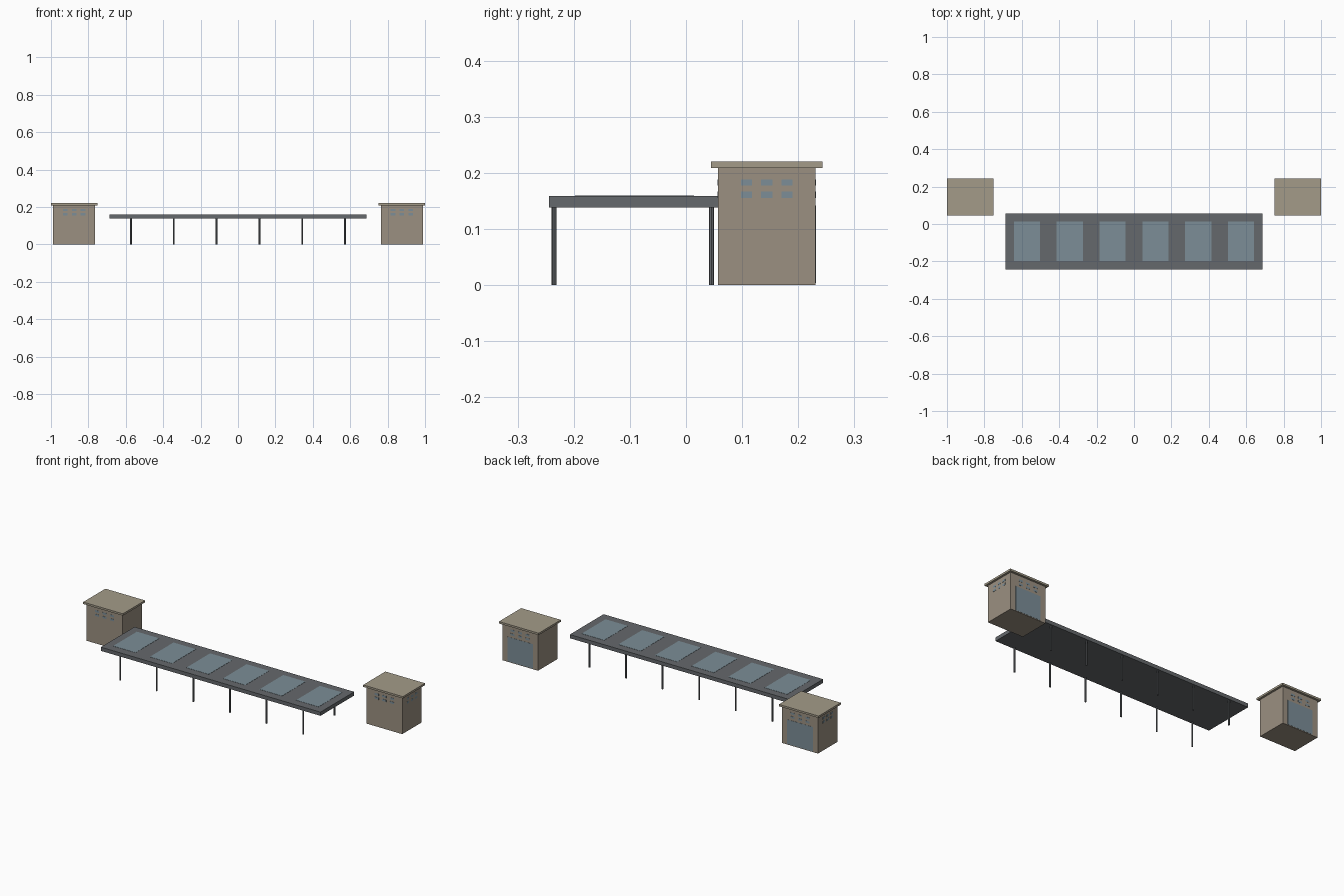
import bpy

if "Cube" in bpy.data.objects:
    bpy.data.objects.remove(bpy.data.objects["Cube"])


def material(name, rgb):
    m = bpy.data.materials.new(name)
    m.diffuse_color = (*rgb, 1)
    m.use_nodes = True
    m.node_tree.nodes["Principled BSDF"].inputs["Base Color"].default_value = m.diffuse_color
    return m


WALL = material("wall_tan", (0.33, 0.28, 0.22))
ROOF = material("roof_tan", (0.37, 0.33, 0.25))
METAL = material("dark_metal", (0.13, 0.14, 0.15))
GLASS = material("blue_glass", (0.20, 0.27, 0.31))


def box(name, x, y, z, mat):
    """Box given by its (min, max) range on each axis."""
    bpy.ops.mesh.primitive_cube_add(size=1, location=[sum(r) / 2 for r in (x, y, z)])
    ob = bpy.context.object
    ob.name = name
    ob.scale = [r[1] - r[0] for r in (x, y, z)]
    bpy.ops.object.transform_apply(location=False, rotation=False, scale=True)
    ob.data.materials.append(mat)
    return ob


def span(c, w):
    return (c - w / 2, c + w / 2)


# Canopy slab
box("canopy_roof", (-0.687, 0.687), (-0.244, 0.057), (0.138, 0.159), METAL)

# Skylights and posts, one bay at a time
for i in range(6):
    cx = (i - 2.5) * 0.229
    box("skylight", span(cx, 0.14), (-0.198, 0.014), (0.157, 0.160), GLASS)
    for y in (-0.235, 0.0455):
        bpy.ops.mesh.primitive_cylinder_add(vertices=8, radius=0.0046, depth=0.14,
                                            location=(cx, y, 0.07))
        post = bpy.context.object
        post.name = "canopy_post"
        post.data.materials.append(METAL)
        bpy.ops.object.shade_smooth_by_angle()

# Two end booths, mirrored in x
T = 0.001
Y0, Y1 = 0.057, 0.231
YC = (Y0 + Y1) / 2
for s in (-1, 1):
    cx = s * 0.876
    outer = cx + s * 0.112
    box("booth_wall", span(cx, 0.224), (Y0, Y1), (0, 0.209), WALL)
    box("booth_roof", span(cx, 0.248), (0.045, 0.243), (0.209, 0.22), ROOF)
    # Rear shutter door
    box("booth_door", span(cx, 0.16), span(Y1, 2 * T), (0.004, 0.142), GLASS)
    # Small windows: three columns, two rows on front, back and outer side
    for z in (0.161, 0.183):
        for k in (-1, 0, 1):
            for y in (Y0, Y1):
                box("booth_window", span(cx + k * 0.047, 0.025), span(y, 2 * T),
                    span(z, 0.011), GLASS)
            box("booth_side_window", span(outer, 2 * T), span(YC + k * 0.036, 0.02),
                span(z, 0.011), GLASS)
